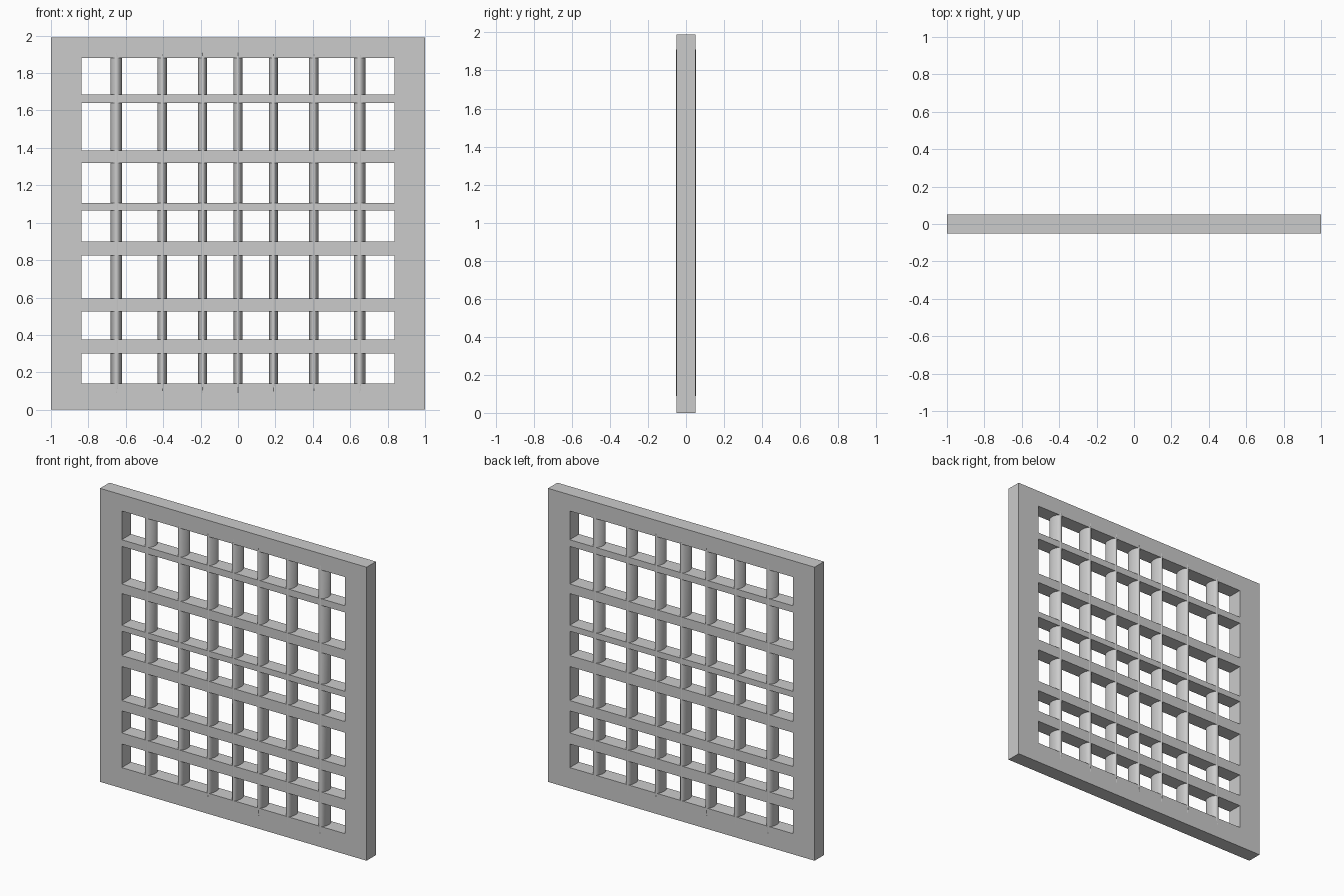
import bpy, bmesh, math
from mathutils import Vector

cube = bpy.data.objects.get("Cube")
if cube:
    bpy.data.objects.remove(cube, do_unlink=True)

grey = bpy.data.materials.new("plain grey")
grey.use_nodes = True
colour = (0.6, 0.6, 0.6, 1)
grey.diffuse_color = colour
grey.node_tree.nodes["Principled BSDF"].inputs["Base Color"].default_value = colour

HALF_DEPTH = 0.05
HALF_WIDTH = 1.0
HEIGHT = 1.99
OPENING = 0.837          # half width of the opening
BOTTOM, TOP = 0.14, 1.88
RAILS = [(0.30, 0.375), (0.525, 0.595), (0.825, 0.90),
         (1.065, 1.105), (1.32, 1.385), (1.64, 1.685)]
BARS = [(0, 0.024), (0.189, 0.024), (0.405, 0.026), (0.65, 0.031)]


def make_object(name, bm):
    bmesh.ops.recalc_face_normals(bm, faces=bm.faces[:])
    mesh = bpy.data.meshes.new(name)
    bm.to_mesh(mesh)
    bm.free()
    mesh.materials.append(grey)
    obj = bpy.data.objects.new(name, mesh)
    bpy.context.collection.objects.link(obj)
    return obj


def frame_and_rails():
    """Flat sheet of cells with the openings left out, extruded to full depth."""
    bm = bmesh.new()
    xs = [-HALF_WIDTH, -OPENING, OPENING, HALF_WIDTH]
    zs = [0, BOTTOM] + [z for rail in RAILS for z in rail] + [TOP, HEIGHT]
    grid = [[bm.verts.new((x, -HALF_DEPTH, z)) for x in xs] for z in zs]
    for row in range(len(zs) - 1):
        for col in range(3):
            if col == 1 and row % 2 == 1:
                continue
            bm.faces.new((grid[row][col], grid[row][col + 1],
                          grid[row + 1][col + 1], grid[row + 1][col]))
    sheet = bmesh.ops.extrude_face_region(bm, geom=bm.faces[:], use_keep_orig=True)
    moved = [g for g in sheet["geom"] if isinstance(g, bmesh.types.BMVert)]
    bmesh.ops.translate(bm, verts=moved, vec=Vector((0, 2 * HALF_DEPTH, 0)))
    return make_object("frame_and_rails", bm)


def upright_bar(name, x, radius):
    """Oval upright whose pointed ends sink into the frame."""
    bm = bmesh.new()
    sides = 24
    levels = [(BOTTOM - 0.05, 0.3), (BOTTOM, 1), (TOP, 1), (TOP + 0.03, 0.3)]
    rings = []
    for z, scale in levels:
        rings.append([bm.verts.new((
            x + radius * scale * math.cos(math.tau * i / sides),
            (HALF_DEPTH + 0.0015) * math.sin(math.tau * i / sides),
            z)) for i in range(sides)])
    for low, high in zip(rings, rings[1:]):
        for i in range(sides):
            j = (i + 1) % sides
            bm.faces.new((low[i], low[j], high[j], high[i]))
    bm.faces.new(rings[0])
    bm.faces.new(rings[-1])
    return make_object(name, bm)


frame_and_rails()

# Uprights, mirrored about the centre
uprights = []
for n, (x, radius) in enumerate(BARS):
    if n == 0:
        uprights.append(upright_bar("centre_upright", x, radius))
        continue
    for side, sign in (("left", 1), ("right", -1)):
        uprights.append(upright_bar(f"{side}_upright_{n}", sign * x, radius))

# Smooth the rounded bars only
bpy.ops.object.select_all(action="DESELECT")
for obj in uprights:
    obj.select_set(True)
bpy.context.view_layer.objects.active = uprights[0]
bpy.ops.object.shade_smooth_by_angle(angle=math.radians(40))
